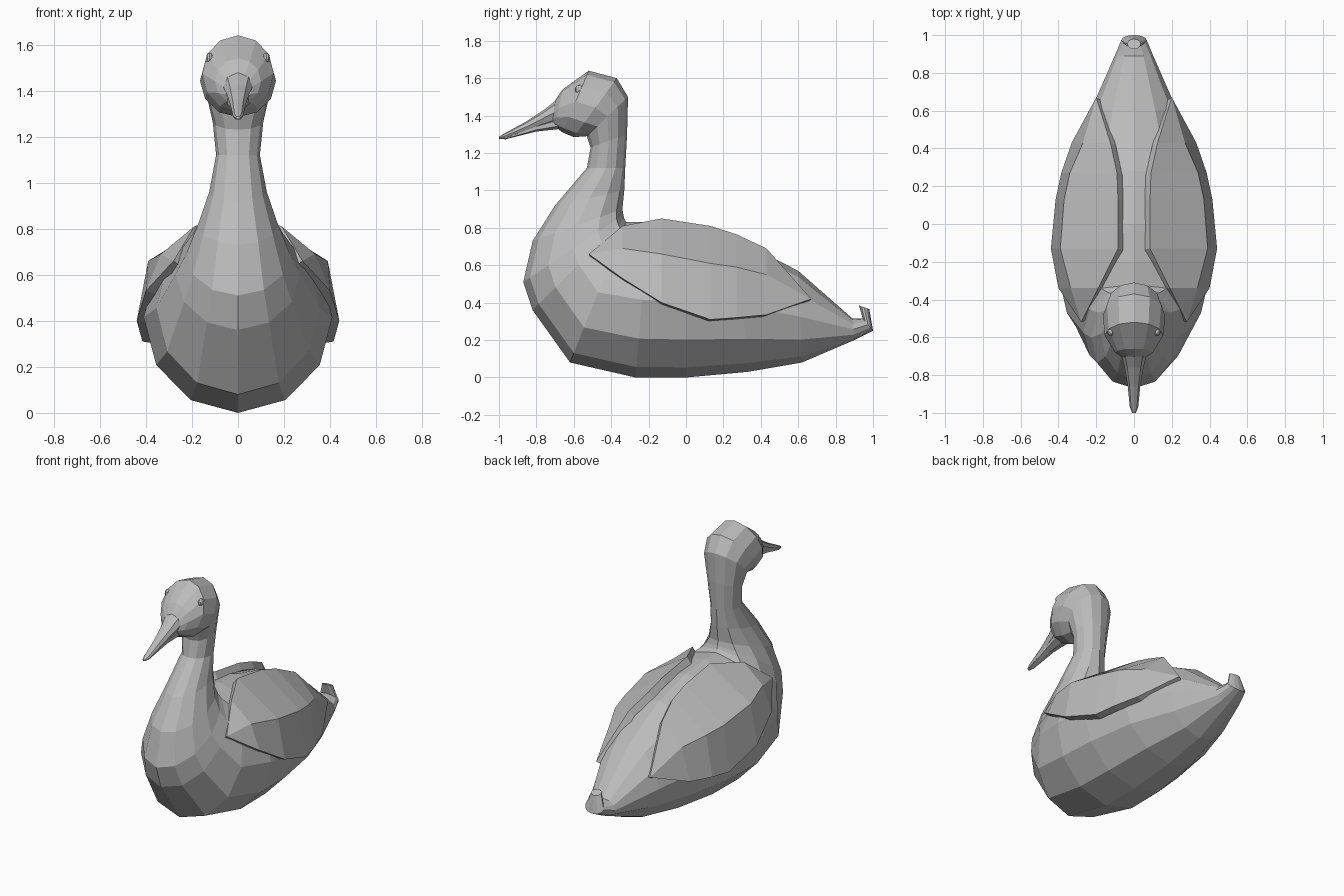
import bpy, bmesh, math
from mathutils import Vector

grey = bpy.data.materials.new("plain grey")
grey.diffuse_color = (0.5, 0.5, 0.5, 1)


def finish(name, bm, recalc=True):
    if recalc:
        bmesh.ops.recalc_face_normals(bm, faces=bm.faces)
    mesh = bpy.data.meshes.new(name)
    bm.to_mesh(mesh)
    bm.free()
    mesh.materials.append(grey)
    obj = bpy.data.objects.new(name, mesh)
    bpy.context.collection.objects.link(obj)
    return obj


def loft(name, sections, sides):
    """Each section: top y, top z, bottom y, bottom z, half width."""
    bm = bmesh.new()
    rings = []
    for ty, tz, by, bz, w in sections:
        top, low = Vector((0, ty, tz)), Vector((0, by, bz))
        mid, half = (top + low) / 2, (top - low) / 2
        rings.append([bm.verts.new(mid + half * math.cos(a) + Vector((w * math.sin(a), 0, 0)))
                      for a in (2 * math.pi * i / sides for i in range(sides))])
    for r, s in zip(rings, rings[1:]):
        for i in range(sides):
            j = (i + 1) % sides
            bm.faces.new((r[i], r[j], s[j], s[i]))
    bm.faces.new(rings[0])
    bm.faces.new(rings[-1])
    return finish(name, bm)


# Body, neck and head: one sweep from the curled tail to the face
loft("body_neck_head", [
    (0.925, 0.385, 0.98, 0.365, 0.035),
    (0.945, 0.315, 1.0, 0.25, 0.068),
    (0.89, 0.315, 0.90, 0.20, 0.10),
    (0.60, 0.57, 0.62, 0.08, 0.225),
    (0.28, 0.735, 0.33, 0.03, 0.34),
    (0.0, 0.81, 0.0, 0.0, 0.40),
    (-0.20, 0.83, -0.27, 0.0, 0.41),
    (-0.32, 0.83, -0.62, 0.08, 0.355),
    (-0.33, 0.85, -0.82, 0.36, 0.27),
    (-0.335, 0.87, -0.87, 0.51, 0.225),
    (-0.34, 0.90, -0.82, 0.73, 0.175),
    (-0.33, 1.00, -0.70, 0.92, 0.125),
    (-0.325, 1.12, -0.53, 1.12, 0.095),
    (-0.315, 1.30, -0.51, 1.23, 0.11),
    (-0.31, 1.50, -0.53, 1.29, 0.14),
    (-0.37, 1.60, -0.60, 1.285, 0.165),
    (-0.52, 1.64, -0.66, 1.31, 0.155),
    (-0.66, 1.54, -0.70, 1.34, 0.10),
    (-0.70, 1.48, -0.715, 1.35, 0.06),
], 12)

# Bill: upper and lower halves
loft("upper_bill", [
    (-0.66, 1.51, -0.66, 1.37, 0.075),
    (-0.76, 1.43, -0.76, 1.345, 0.05),
    (-0.86, 1.365, -0.86, 1.31, 0.033),
    (-0.97, 1.305, -0.97, 1.275, 0.022),
    (-1.0, 1.288, -1.0, 1.275, 0.010),
], 8)
loft("lower_bill", [
    (-0.66, 1.40, -0.66, 1.33, 0.06),
    (-0.80, 1.35, -0.80, 1.315, 0.035),
    (-0.97, 1.285, -0.97, 1.272, 0.014),
], 6)

# Wings: creased plates, lower edge / crease / upper edge at each station
stations = [  # y, then x, z for the three rows
    (-0.34, (0.40, 0.53), (0.335, 0.69), (0.19, 0.81)),
    (-0.13, (0.44, 0.40), (0.39, 0.66), (0.085, 0.85)),
    (0.13, (0.415, 0.31), (0.37, 0.61), (0.085, 0.81)),
    (0.27, (0.385, 0.32), (0.34, 0.59), (0.09, 0.765)),
    (0.43, (0.33, 0.335), (0.27, 0.55), (0.125, 0.69)),
]
bm = bmesh.new()
front = bm.verts.new((0.28, -0.52, 0.66))
rear = bm.verts.new((0.20, 0.67, 0.42))
rows = [[bm.verts.new((x, y, z)) for x, z in pts] for y, *pts in stations]
for k in range(2):
    bm.faces.new((front, rows[0][k], rows[0][k + 1]))
    bm.faces.new((rows[-1][k], rear, rows[-1][k + 1]))
    for r, s in zip(rows, rows[1:]):
        bm.faces.new((r[k], s[k], s[k + 1], r[k + 1]))
wings = finish("wings", bm, recalc=False)
plate = wings.modifiers.new("thickness", "SOLIDIFY")
plate.thickness = 0.05
plate.offset = -1
wings.modifiers.new("mirror", "MIRROR")

# Eyes
bm = bmesh.new()
for side in (-1, 1):
    ball = bmesh.ops.create_uvsphere(bm, u_segments=10, v_segments=6, radius=0.024)
    for v in ball["verts"]:
        v.co = Vector((v.co.x * 0.7 + side * 0.123, v.co.y - 0.57, v.co.z + 1.54))
finish("eyes", bm)
